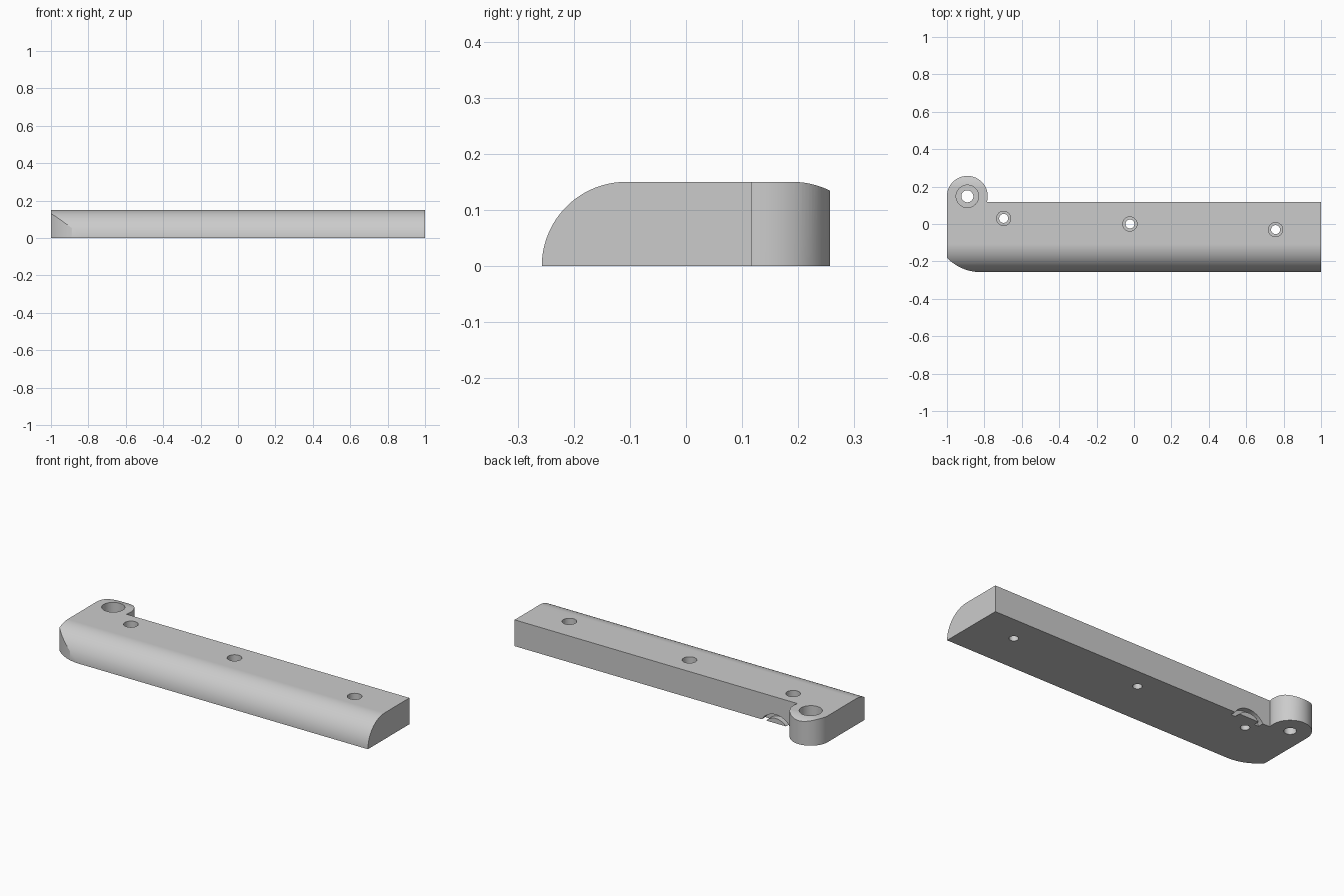
import bpy, bmesh
from math import sin, cos, pi, radians, asin, sqrt
from mathutils import Matrix

if "Cube" in bpy.data.objects:
    bpy.data.objects.remove(bpy.data.objects["Cube"], do_unlink=True)

grey = bpy.data.materials.new("plain grey")
grey.use_nodes = True
grey.diffuse_color = (0.6, 0.6, 0.6, 1)
grey.node_tree.nodes["Principled BSDF"].inputs["Base Color"].default_value = (0.6, 0.6, 0.6, 1)

HEIGHT, FRONT, BACK = 0.15, -0.257, 0.117
LUG_X, LUG_Y, LUG_R = -0.891, 0.148, 0.109


def arc(cx, cy, r, a0, a1, n):
    return [(cx + r * cos(a0 + (a1 - a0) * i / n),
             cy + r * sin(a0 + (a1 - a0) * i / n)) for i in range(n + 1)]


def prism(name, points, place, offset):
    """Extrude a 2D outline, mapped to 3D by place, along offset."""
    bm = bmesh.new()
    face = bm.faces.new([bm.verts.new(place(u, v)) for u, v in points])
    ext = bmesh.ops.extrude_face_region(bm, geom=[face])
    bmesh.ops.translate(bm, vec=offset,
                        verts=[g for g in ext["geom"] if isinstance(g, bmesh.types.BMVert)])
    bmesh.ops.recalc_face_normals(bm, faces=bm.faces[:])
    return finish(name, bm)


def finish(name, bm):
    mesh = bpy.data.meshes.new(name)
    bm.to_mesh(mesh)
    bm.free()
    mesh.materials.append(grey)
    obj = bpy.data.objects.new(name, mesh)
    bpy.context.collection.objects.link(obj)
    return obj


def cylinder(name, x, y, r, z0, z1):
    bm = bmesh.new()
    bmesh.ops.create_cone(bm, cap_ends=True, segments=48, radius1=r, radius2=r, depth=z1 - z0,
                          matrix=Matrix.Translation((x, y, (z0 + z1) / 2)))
    return finish(name, bm)


def combine(target, tool, operation):
    mod = target.modifiers.new(operation.lower(), "BOOLEAN")
    mod.operation, mod.object, mod.solver = operation, tool, "EXACT"
    bpy.context.view_layer.objects.active = target
    bpy.ops.object.modifier_apply(modifier=mod.name)
    bpy.data.objects.remove(tool, do_unlink=True)


# Footprint: long bar, round lug at the back, rounded front corner
r = 0.25
corner = arc(-0.82, FRONT + r, r, -pi / 2, -pi / 2 - asin(0.18 / r), 20)
lug_start = asin((BACK - LUG_Y) / LUG_R)
footprint = ([(1, FRONT), (1, BACK)]
             + arc(LUG_X, LUG_Y, LUG_R, lug_start, pi, 48) + corner[::-1])
bar = prism("mounting_bar", footprint, lambda u, v: (u, v, 0), (0, 0, HEIGHT))

# Cross-section with quarter-round front and back edges
section = (arc(0.19, 0, HEIGHT, 0, pi / 2, 32)
           + arc(FRONT + HEIGHT, 0, HEIGHT, pi / 2, pi, 32))
combine(bar, prism("section_tool", section, lambda u, v: (-1.1, u, v), (2.2, 0, 0)),
        "INTERSECT")

# Counterbored holes
holes = [(LUG_X, LUG_Y, 0.06, 0.032)]
holes += [(x, y, 0.038, 0.024) for x, y in ((-0.697, 0.03), (-0.022, 0), (0.757, -0.03))]
for x, y, wide, narrow in holes:
    combine(bar, cylinder("bore_tool", x, y, wide, 0.06, 0.3), "DIFFERENCE")
    combine(bar, cylinder("drill_tool", x, y, narrow, -0.1, 0.2), "DIFFERENCE")

# Curved groove low on the back, beside the lug
ring = arc(-0.65, -0.056, 0.106, 0, pi, 32) + arc(-0.65, -0.056, 0.084, pi, 0, 32)
combine(bar, prism("groove_tool", ring, lambda u, v: (u, 0.085, v), (0, 0.1, 0)), "DIFFERENCE")

bpy.ops.object.select_all(action="DESELECT")
bar.select_set(True)
bpy.context.view_layer.objects.active = bar
bpy.ops.object.shade_smooth_by_angle(angle=radians(25))
weighted = bar.modifiers.new("weighted normals", "WEIGHTED_NORMAL")
weighted.keep_sharp = True
